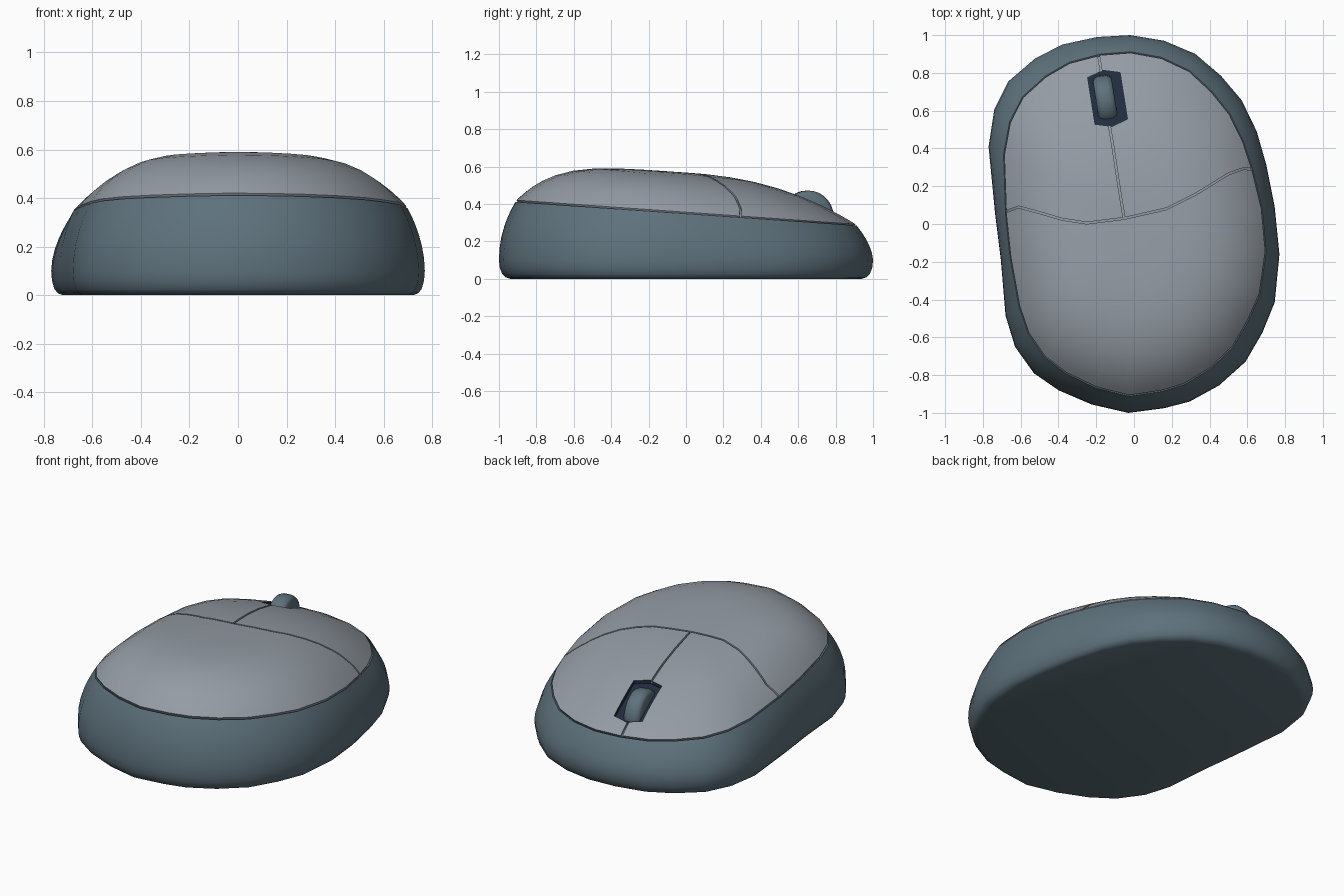
import bpy, bmesh, math
from mathutils import Vector, Matrix
from mathutils.bvhtree import BVHTree

if "Cube" in bpy.data.objects:
    bpy.data.objects.remove(bpy.data.objects["Cube"])

def material(name, rgb):
    m = bpy.data.materials.new(name)
    m.diffuse_color = (*rgb, 1)
    m.use_nodes = True
    m.node_tree.nodes["Principled BSDF"].inputs["Base Color"].default_value = m.diffuse_color
    return m

GREY = material("shell grey", (0.295, 0.33, 0.372))
TEAL = material("body slate", (0.110, 0.165, 0.200))
NAVY = material("pocket navy", (0.014, 0.024, 0.047))

# Widest plan outline, clockwise from the nose
OUTLINE = [(-.02, 1), (.16, .97), (.325, .90), (.46, .785), (.57, .655), (.65, .49),
           (.70, .315), (.745, .09), (.77, -.16), (.745, -.415), (.68, -.575), (.59, -.73),
           (.45, -.855), (.295, -.94), (.16, -.975), (-.03, -1), (-.225, -.955), (-.40, -.88),
           (-.53, -.79), (-.63, -.65), (-.68, -.485), (-.705, -.19), (-.735, .05), (-.77, .41),
           (-.74, .605), (-.665, .755), (-.525, .875), (-.38, .95), (-.195, .99)]
CROWN = 0.217

def seam_z(y):
    return 0.351 - 0.069 * y

def seam_scale(x, y):
    a = math.atan2(y, x)
    waist = 0.025 * math.exp(-((y + 0.15) / 0.25) ** 2) if x < 0 else 0
    return 0.912 - 0.022 * math.sin(2 * a) ** 2 + waist

SEAM = [(x * seam_scale(x, y), y * seam_scale(x, y)) for x, y in OUTLINE]

def finish(name, bm, mats):
    bmesh.ops.recalc_face_normals(bm, faces=bm.faces[:])
    me = bpy.data.meshes.new(name)
    bm.to_mesh(me)
    bm.free()
    ob = bpy.data.objects.new(name, me)
    bpy.context.collection.objects.link(ob)
    for m in mats:
        me.materials.append(m)
    return ob

def loft(rings, pole=None):
    """Skin a stack of closed rings; cap the first, and cap or fan the last."""
    bm = bmesh.new()
    vs = [[bm.verts.new(p) for p in r] for r in rings]
    n = len(vs[0])
    for a, b in zip(vs, vs[1:]):
        for i in range(n):
            j = (i + 1) % n
            bm.faces.new((a[i], a[j], b[j], b[i]))
    bm.faces.new(vs[0])
    if pole:
        top = bm.verts.new(pole)
        for i in range(n):
            bm.faces.new((vs[-1][i], vs[-1][(i + 1) % n], top))
    else:
        bm.faces.new(vs[-1])
    return bm

def smooth(ob, angle=35):
    bpy.ops.object.select_all(action='DESELECT')
    ob.select_set(True)
    bpy.context.view_layer.objects.active = ob
    bpy.ops.object.shade_smooth_by_angle(angle=math.radians(angle))

# Lower body with rounded foot
rings = [[(x * k, y * k, z) for x, y in OUTLINE]
         for k, z in ((.94, 0), (.965, .008), (.983, .025), (.996, .06), (1, .1))]
for u in (.2, .4, .6, .75, .88, 1):
    ring = []
    for (x, y), (sx, sy) in zip(OUTLINE, SEAM):
        t = u ** (1.9 - 0.2 * y)
        z = 0.1 + (seam_z(sy) - 0.103) * u
        ring.append((x + (sx - x) * t, y + (sy - y) * t, z))
    rings.append(ring)
rings.append([(x * .98, y * .98, seam_z(y) - .012) for x, y in SEAM])
body = finish("lower_body", loft(rings), [TEAL])
smooth(body)

# Domed top shell
def dome(s):
    return [(x * s, y * s, seam_z(y * s) + CROWN * (1 - s ** (3.5 - 1.25 * y)))
            for x, y in SEAM]

rings = [[(x * .97, y * .97, seam_z(y) - .03) for x, y in SEAM],
         [(x * .988, y * .988, seam_z(y) - .002) for x, y in SEAM]]
rings += [dome(s) for s in (.993, .97, .94, .9, .84, .76, .66, .54, .4, .26, .12)]
bm = loft(rings, (0, 0, seam_z(0) + CROWN))
tree = BVHTree.FromBMesh(bm)
shell = finish("top_shell", bm, [GREY])

def surface_z(x, y):
    hit = tree.ray_cast(Vector((x, y, 2)), Vector((0, 0, -1)))[0]
    return hit.z if hit else seam_z(y)

def cut(cutter):
    cutter.hide_render = True
    mod = shell.modifiers.new("cut", 'BOOLEAN')
    mod.operation = 'DIFFERENCE'
    mod.solver = 'EXACT'
    mod.material_mode = 'TRANSFER'
    mod.object = cutter
    bpy.context.view_layer.objects.active = shell
    bpy.ops.object.modifier_apply(modifier=mod.name)
    bpy.data.objects.remove(cutter)

def slot(path, width=0.010, depth=0.014):
    """Thin wall that follows a plan path and dips just under the shell."""
    pts = [Vector(a).lerp(Vector(b), k / 4)
           for a, b in zip(path, path[1:]) for k in range(4)] + [Vector(path[-1])]
    rings = []
    for i, p in enumerate(pts):
        d = (pts[min(i + 1, len(pts) - 1)] - pts[max(i - 1, 0)]).normalized()
        side = Vector((-d.y, d.x)) * width / 2
        low = surface_z(*p) - depth
        a, b = p + side, p - side
        rings.append([(a.x, a.y, low), (b.x, b.y, low), (b.x, b.y, 0.8), (a.x, a.y, 0.8)])
    cut(finish("slot_cutter", loft(rings), [GREY]))

# Panel gaps: behind the buttons, and between them
slot([(-.75, .06), (-.68, .065), (-.61, .09), (-.5, .06), (-.38, .025), (-.25, .005),
      (-.05, .03), (.17, .08), (.33, .16), (.5, .265), (.58, .293), (.72, .287)])
slot([(-.20, .96), (-.18, .85), (-.155, .665), (-.11, .4), (-.08, .2), (-.053, .034)])

# Wheel pocket, a long hexagon tilted with the surface
TURN = Matrix.Rotation(math.radians(9), 4, 'Z')
PLACE = Matrix.Translation((-.14, .665, 0)) @ TURN
HEX = [(-.087, -.125), (0, -.15), (.087, -.125), (.087, .125), (0, .15), (-.087, .125)]
floor, roof = [], []
for x, y in HEX:
    p = PLACE @ Vector((x, y, 0))
    floor.append((p.x, p.y, surface_z(p.x, p.y) - .02))
    roof.append((p.x, p.y, 0.8))
cut(finish("pocket_cutter", loft([floor, roof]), [NAVY]))
smooth(shell)

# Scroll wheel
profile = [(-.05, .115), (-.042, .128), (-.022, .137), (.022, .137), (.042, .128), (.05, .115)]
N = 28
rings = [[(x, r * math.cos(2 * math.pi * i / N), r * math.sin(2 * math.pi * i / N))
          for i in range(N)] for x, r in profile]
wheel = finish("scroll_wheel", loft(rings), [TEAL])
wheel.matrix_world = Matrix.Translation((-.15, .65, .335)) @ TURN
smooth(wheel, 50)
